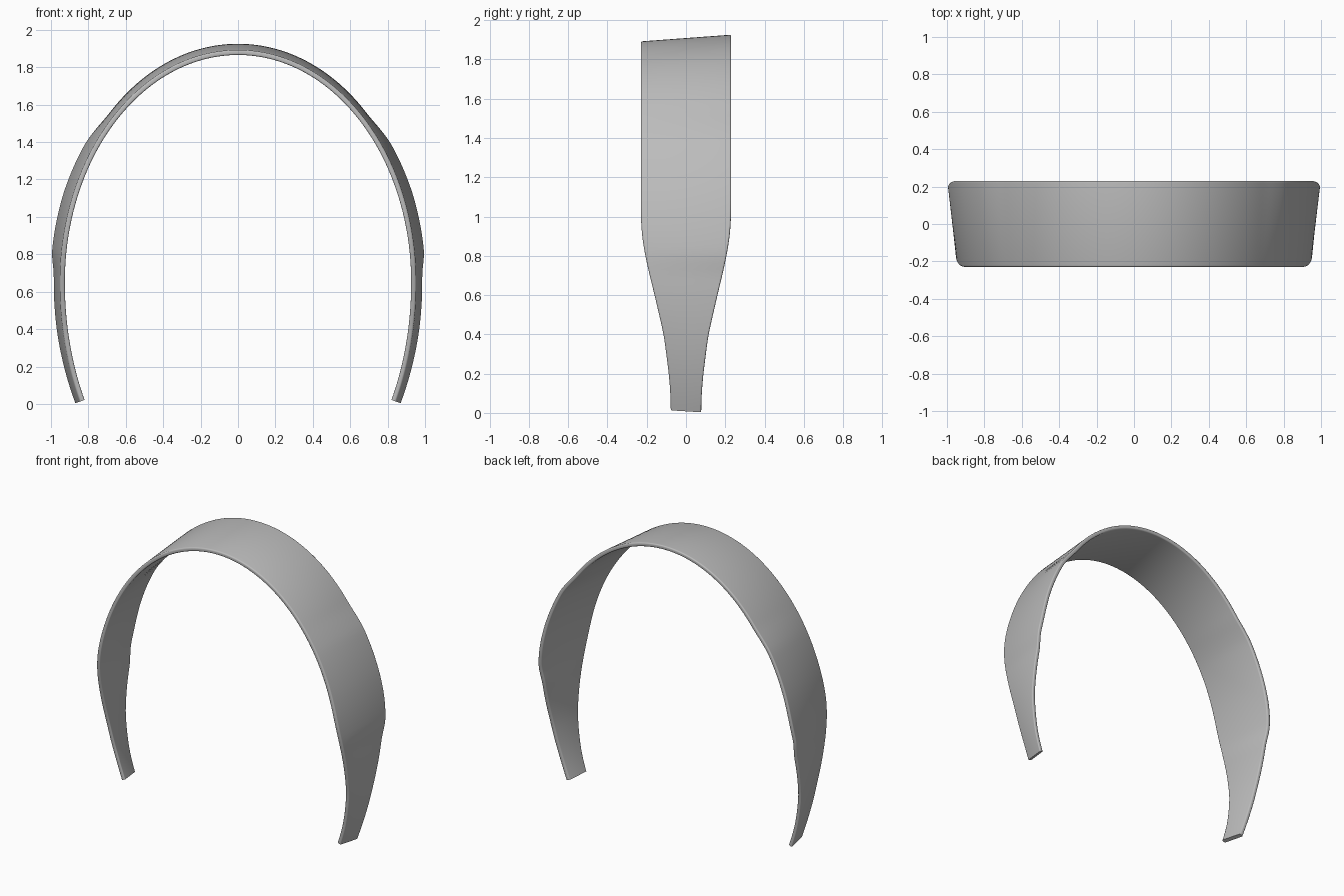
import bpy, bmesh, math

cube = bpy.data.objects.get("Cube")
if cube:
    bpy.data.objects.remove(cube)

SIDE, MID_Z, UP, DOWN = 0.925, 0.65, 1.215, 1.35   # inner arch
THICK, ROUND = 0.027, 0.009
STEPS = 180

# Height -> half width of the band, and height -> outward flare of its back edge
WIDTH = [(0, .077), (.1, .079), (.2, .087), (.4, .113), (.6, .16),
         (.75, .197), (.85, .217), (.93, .227), (1.02, .23)]
FLARE = [(0, .028), (.4, .034), (.7, .034), (.8, .052), (1.1, .052),
         (1.37, .047), (1.5, .028), (1.85, .034)]


def ease(table, z):
    """Value of a table at height z, linear between its points."""
    if z <= table[0][0]:
        return table[0][1]
    for (z0, a), (z1, b) in zip(table, table[1:]):
        if z <= z1:
            return a + (b - a) * (z - z0) / (z1 - z0)
    return table[-1][1]


def smooth(table, z, reach):
    """Table value averaged over nearby heights, to soften its corners."""
    return sum(ease(table, z + reach * k / 4) for k in range(-4, 5)) / 9


def section(width):
    """Rounded rectangle: (position across, position through the thickness)."""
    points = []
    for sy, st, start in ((1, 1, 0), (-1, 1, 90), (-1, 0, 180), (1, 0, 270)):
        cy = sy * (width - ROUND)
        ct = THICK - ROUND if st else ROUND
        for k in range(5):
            a = math.radians(start + k * 22.5)
            points.append((cy + ROUND * math.cos(a), ct + ROUND * math.sin(a)))
    return points


# Band swept along the arch from one tip to the other
low = -math.asin((MID_Z - 0.022) / DOWN)
bm = bmesh.new()
rings = []
for i in range(STEPS + 1):
    a = low + (math.pi - 2 * low) * i / STEPS
    height = UP if math.sin(a) > 0 else DOWN
    x, z = SIDE * math.cos(a), MID_Z + height * math.sin(a)
    nx, nz = math.cos(a) / SIDE, math.sin(a) / height
    size = math.hypot(nx, nz)
    nx, nz = nx / size, nz / size
    width, flare = smooth(WIDTH, z, .05), smooth(FLARE, z, .025)
    ring = []
    for y, t in section(width):
        out = t + flare * (y / width + 1) / 2
        ring.append(bm.verts.new((x + nx * out, y, z + nz * out)))
    rings.append(ring)

count = len(rings[0])
for r0, r1 in zip(rings, rings[1:]):
    for j in range(count):
        k = (j + 1) % count
        bm.faces.new((r0[j], r0[k], r1[k], r1[j]))
bm.faces.new(rings[0])
bm.faces.new(rings[-1])
bmesh.ops.recalc_face_normals(bm, faces=bm.faces)

mesh = bpy.data.meshes.new("headband")
bm.to_mesh(mesh)
bm.free()
band = bpy.data.objects.new("headband", mesh)
bpy.context.collection.objects.link(band)

# Plain grey finish
grey = bpy.data.materials.new("grey")
grey.use_nodes = True
colour = (0.5, 0.5, 0.5, 1)
grey.diffuse_color = colour
grey.node_tree.nodes["Principled BSDF"].inputs["Base Color"].default_value = colour
mesh.materials.append(grey)

bpy.ops.object.select_all(action='DESELECT')
band.select_set(True)
bpy.context.view_layer.objects.active = band
bpy.ops.object.shade_smooth_by_angle(angle=math.radians(40))
